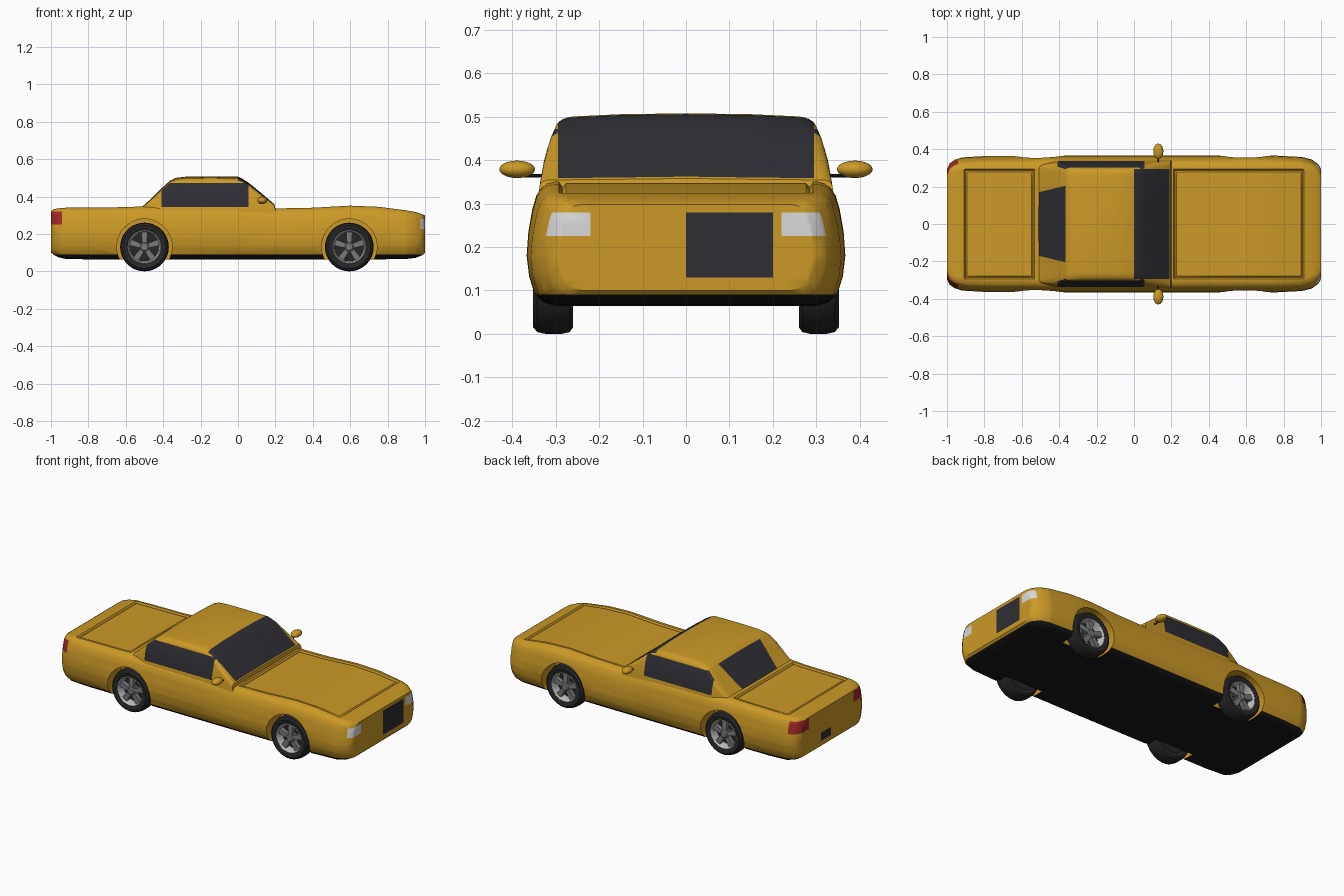
import bpy, bmesh, math
from mathutils import Vector

if "Cube" in bpy.data.objects:
    bpy.data.objects.remove(bpy.data.objects["Cube"])


def material(name, rgb):
    m = bpy.data.materials.new(name)
    m.use_nodes = True
    m.diffuse_color = (*rgb, 1)
    m.node_tree.nodes["Principled BSDF"].inputs["Base Color"].default_value = (*rgb, 1)
    return m


GOLD = material("gold_paint", (0.6, 0.32, 0.02))
GLASS = material("dark_glass", (0.027, 0.027, 0.035))
BLACK = material("black_underside", (0.009, 0.009, 0.01))
LAMP = material("white_lamp", (0.7, 0.7, 0.7))
RED = material("red_lamp", (0.35, 0.02, 0.02))
TYRE = material("tyre_rubber", (0.02, 0.02, 0.022))
RIM = material("rim_grey", (0.2, 0.2, 0.2))
SILVER = material("rim_silver", (0.5, 0.5, 0.5))


def interp(x, keys):
    """Linear lookup in a list of (position, value...) rows."""
    for a, b in zip(keys, keys[1:]):
        if x <= b[0]:
            f = max(0, (x - a[0]) / (b[0] - a[0]))
            return [p + (q - p) * f for p, q in zip(a[1:], b[1:])]
    return list(keys[-1][1:])


def skin(bm, rings, mat=0, caps=True):
    """Bridge closed rings of points into a surface."""
    vs = [[bm.verts.new(p) for p in ring] for ring in rings]
    n = len(vs[0])
    faces = [bm.faces.new((a[i], a[(i + 1) % n], b[(i + 1) % n], b[i]))
             for a, b in zip(vs, vs[1:]) for i in range(n)]
    if caps:
        faces += [bm.faces.new(vs[0]), bm.faces.new(vs[-1])]
    for f in faces:
        f.material_index = mat


def lathe(bm, profile, mat=0, caps=False, steps=48):
    """Turn (radius, y) points about the y axis."""
    turn = [2 * math.pi * i / steps for i in range(steps)]
    skin(bm, [[(r * math.cos(t), y, r * math.sin(t)) for t in turn]
              for r, y in profile], mat, caps)


def cut(bm, point, normal):
    bmesh.ops.bisect_plane(bm, geom=bm.verts[:] + bm.edges[:] + bm.faces[:],
                           dist=1e-5, plane_co=point, plane_no=normal)


def cut_axis(bm, axis, values):
    for v in values:
        p, n = Vector(), Vector()
        p[axis], n[axis] = v, 1
        cut(bm, p, n)


def finish(bm, name, mats, angle=35):
    bmesh.ops.recalc_face_normals(bm, faces=bm.faces[:])
    me = bpy.data.meshes.new(name)
    bm.to_mesh(me)
    bm.free()
    for m in mats:
        me.materials.append(m)
    ob = bpy.data.objects.new(name, me)
    bpy.context.collection.objects.link(ob)
    smooth(ob, angle)
    return ob


def smooth(ob, angle=35):
    bpy.ops.object.select_all(action='DESELECT')
    ob.select_set(True)
    bpy.context.view_layer.objects.active = ob
    bpy.ops.object.shade_smooth_by_angle(angle=math.radians(angle))


def mirrored(half):
    """Close a half section running from the centre line bottom to top."""
    return half + [(-y, z) for y, z in reversed(half) if y > 0]


# Lower body: stations of x, half width, bottom, top
HULL = [(-1, .295, .1, .322), (-.985, .325, .088, .332), (-.96, .343, .075, .337),
        (-.92, .356, .066, .34), (-.8, .363, .064, .341), (-.6, .363, .064, .343),
        (-.45, .367, .064, .35), (0, .367, .064, .345), (.2, .367, .064, .336),
        (.4, .366, .064, .34), (.6, .366, .064, .351), (.75, .366, .064, .345),
        (.9, .358, .066, .326), (.95, .345, .072, .317), (.985, .32, .086, .306),
        (1, .295, .1, .298)]
SECTION = [(0, 0), (.82, 0), (.9, .03), (.95, .1), (.985, .25), (1, .42), (.99, .6),
           (.965, .78), (.94, .89), (.91, .95), (.87, .985), (.82, 1), (0, 1)]
bm = bmesh.new()
rings = []
for x, w, lo, hi in HULL:
    rings.append([(x, y * w, lo + z * (hi - lo)) for y, z in mirrored(SECTION)])
skin(bm, rings)

# Hood and trunk lids: centre x, half length, half width
LIDS = [(.56, .34, .285), (-.72, .18, .285)]
STEP = .008
for cx, hx, hy in LIDS:
    cut_axis(bm, 0, [cx + s * hx + d for s in (-1, 1) for d in (-STEP, 0, STEP)])
cut_axis(bm, 1, [s * .285 + d for s in (-1, 1) for d in (-STEP, 0, STEP)])
for v in bm.verts:
    for cx, hx, hy in LIDS:
        d = max(abs(v.co.x - cx) - hx, abs(v.co.y) - hy)
        if v.co.z > .28 and d < .001:
            v.co.z -= .012 if d > -.001 else .004

# Painted lamps, plates and underside
cut_axis(bm, 0, [-.94, .975])
cut_axis(bm, 1, [-.325, -.22, 0, .1, .2, .22, .325])
cut_axis(bm, 2, [.09, .13, .18, .225, .25, .28, .32])
for f in bm.faces:
    x, y, z = f.calc_center_median()
    if z < .09:
        f.material_index = 1
    elif x > .975 and .22 < abs(y) < .325 and .225 < z < .28:
        f.material_index = 2
    elif x < -.94 and abs(y) > .22 and .25 < z < .32:
        f.material_index = 3
    elif (x > .975 and 0 < y < .2 and .13 < z < .28) or \
         (x < -.975 and 0 < y < .1 and .13 < z < .18):
        f.material_index = 4
body = finish(bm, "body", [GOLD, BLACK, LAMP, RED, GLASS])

# Wheel wells
AXLES = {"nose": .595, "tail": -.5}
for x in AXLES.values():
    for side in (-1, 1):
        bm = bmesh.new()
        lathe(bm, [(.148, .245), (.148, .45)], caps=True)
        for v in bm.verts:
            v.co = (v.co.x + x, v.co.y * side, v.co.z + .132)
        well = finish(bm, "wheel_well_cutter", [])
        well.hide_render = True
        mod = body.modifiers.new("well", 'BOOLEAN')
        mod.operation, mod.solver, mod.object = 'DIFFERENCE', 'EXACT', well
        bpy.context.view_layer.objects.active = body
        bpy.ops.object.modifier_apply(modifier="well")
        bpy.data.objects.remove(well)
smooth(body)

# Cabin: roof line over x (with width factor) and wall half width over z
ROOF = [(-.525, .335, .9), (-.49, .365, .94), (-.45, .403, .97), (-.4, .452, 1),
        (-.36, .487, 1), (-.33, .5, 1), (-.28, .506, 1), (-.15, .508, 1), (0, .506, 1),
        (.02, .497, 1), (.055, .475, 1), (.12, .422, 1), (.195, .358, 1), (.2, .335, 1)]
WALL = [(.3, .343), (.35, .336), (.4, .327), (.44, .315), (.47, .302), (.51, .285)]
bm = bmesh.new()
rings = []
for x, top, fac in ROOF:
    r = min(.035, (top - .3) * .3)
    half = [(0, .3)]
    for k in range(6):
        z = .3 + (top - r - .3) * k / 5
        half.append((interp(z, WALL)[0] * fac, z))
    edge = half[-1][0]
    for k in range(1, 6):
        a = math.pi / 2 * k / 5
        half.append((edge - r * 1.3 * (1 - math.cos(a)), top - r * .2 - r * .8 * (1 - math.sin(a))))
    half += [(.15, top - .002), (0, top)]
    rings.append([(x, y, z) for y, z in mirrored(half)])
skin(bm, rings)

# Windows
cut_axis(bm, 0, [-.51, -.41, -.365, 0, .055, .19])
cut_axis(bm, 1, [-.295, .295])
cut_axis(bm, 2, [.345, .472])
cut(bm, (-.41, 0, .43), (-.042, 0, .045))
for s in (-1, 1):
    cut(bm, (-.51, s * .17, 0), (-.24, s, 0))
bmesh.ops.recalc_face_normals(bm, faces=bm.faces[:])
for f in bm.faces:
    x, y, z = f.calc_center_median()
    windshield = 0 < x < .19 and abs(y) < .295 and f.normal.z > .2
    side = -.41 < x < .055 and .345 < z < .472 and abs(f.normal.y) > .3 \
        and (z - .43) * .045 < (x + .41) * .042
    rear = -.51 < x < -.365 and abs(y) < .17 + .24 * (x + .51) and f.normal.z > .2
    if windshield or side or rear:
        f.material_index = 1
finish(bm, "cabin", [GOLD, GLASS])

# Wheel, outer side towards +y
bm = bmesh.new()
lathe(bm, [(.088, .262), (.115, .26), (.126, .268), (.13, .285), (.13, .325),
           (.126, .343), (.115, .352), (.1, .352), (.09, .346)])
lathe(bm, [(.09, .346), (.086, .349), (.08, .34), (.076, .3)], 2)
lathe(bm, [(.09, .27), (.09, .3)], caps=True)
lathe(bm, [(.026, .295), (.026, .338), (.018, .345)], 1, True, 20)
for i in range(5):
    a = math.pi / 2 + 2 * math.pi * i / 5
    u, t = Vector((math.cos(a), 0, math.sin(a))), Vector((-math.sin(a), 0, math.cos(a)))
    ends = [(.015, .012, .34), (.082, .017, .336)]
    skin(bm, [[u * r + t * w * s + Vector((0, y, 0))
               for s, y in ((-1, .31), (1, .31), (1, out), (-1, out))]
              for r, w, out in ends], 1)
wheel = finish(bm, "nose_wheel_back", [TYRE, RIM, SILVER])
wheel.location = (AXLES["nose"], 0, .13)
for axle, x in AXLES.items():
    for name, turn in (("back", 0), ("front", math.pi)):
        full = axle + "_wheel_" + name
        if full != wheel.name:
            ob = bpy.data.objects.new(full, wheel.data)
            bpy.context.collection.objects.link(ob)
            ob.location = (x, 0, .13)
            ob.rotation_euler.z = turn

# Mirrors on thin stalks
for name, s in (("front", -1), ("back", 1)):
    bm = bmesh.new()
    bmesh.ops.create_uvsphere(bm, u_segments=24, v_segments=14, radius=1)
    for v in bm.verts:
        v.co = (.13 + v.co.x * .027, s * .389 + v.co.y * .041, .379 + v.co.z * .02)
    finish(bm, "mirror_" + name, [GOLD])
    bm = bmesh.new()
    lathe(bm, [(.004, s * .31), (.004, s * .38)], caps=True, steps=8)
    for v in bm.verts:
        v.co += Vector((.13, 0, .364))
    finish(bm, "mirror_stalk_" + name, [BLACK])
